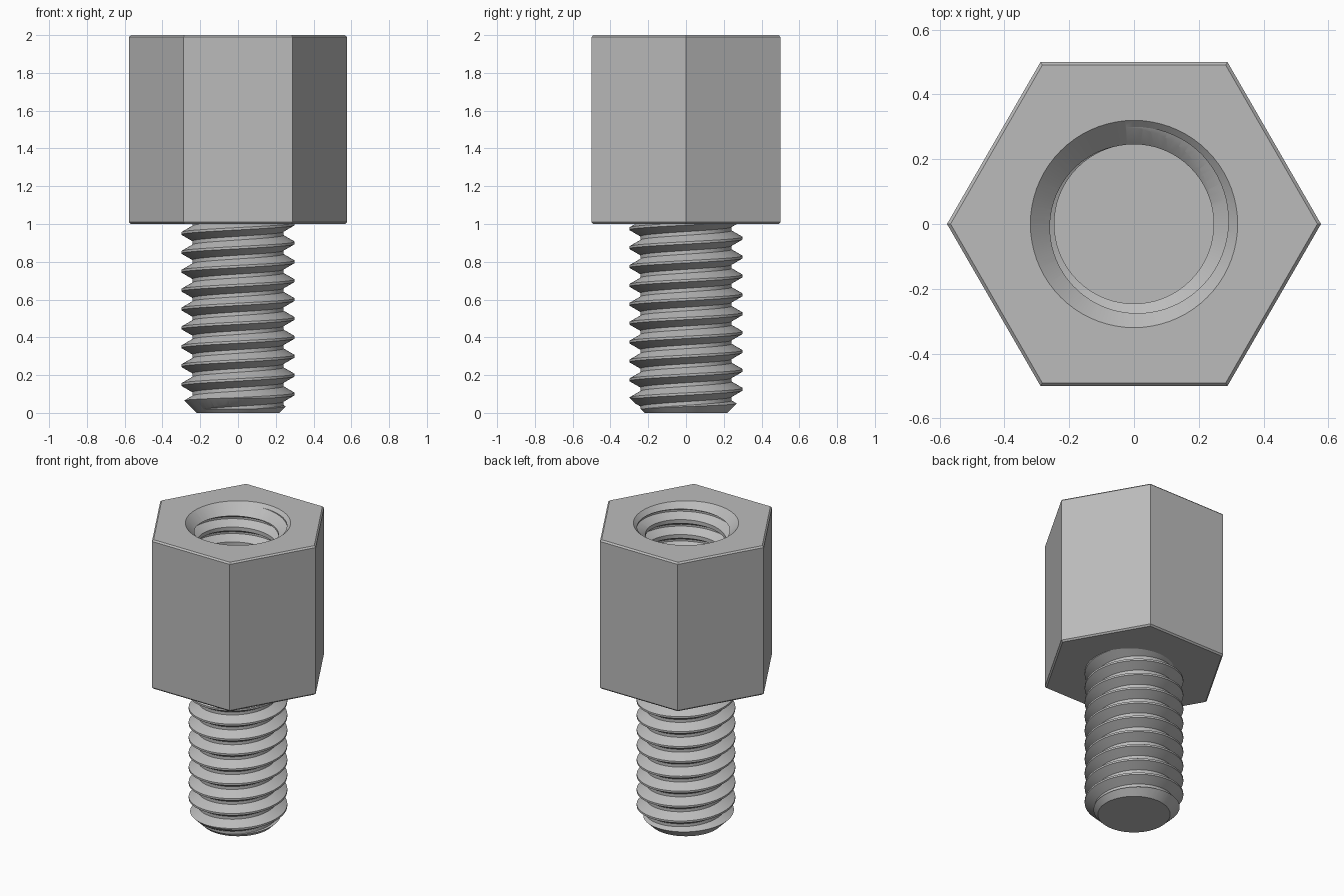
import bpy, bmesh
from math import cos, sin, pi, sqrt, radians

cube = bpy.data.objects.get("Cube")
if cube:
    bpy.data.objects.remove(cube, do_unlink=True)

PITCH = 0.1
CREST = 0.3
SEGMENTS = 72

steel = bpy.data.materials.new("grey steel")
steel.use_nodes = True
grey = (0.5, 0.5, 0.5, 1)
steel.diffuse_color = grey
steel.node_tree.nodes["Principled BSDF"].inputs["Base Color"].default_value = grey


def finish(name, bm):
    bmesh.ops.recalc_face_normals(bm, faces=bm.faces)
    mesh = bpy.data.meshes.new(name)
    bm.to_mesh(mesh)
    bm.free()
    mesh.materials.append(steel)
    obj = bpy.data.objects.new(name, mesh)
    bpy.context.collection.objects.link(obj)
    return obj


def lathe(name, profile, sides=SEGMENTS):
    """Closed solid from (radius, height) rings."""
    bm = bmesh.new()
    rings = [[bm.verts.new((r * cos(2 * pi * i / sides), r * sin(2 * pi * i / sides), z))
              for i in range(sides)] for r, z in profile]
    for low, high in zip(rings, rings[1:]):
        for i in range(sides):
            k = (i + 1) % sides
            bm.faces.new((low[i], low[k], high[k], high[i]))
    bm.faces.new(rings[0])
    bm.faces.new(rings[-1])
    return finish(name, bm)


def helix_rod(name, root, start, turns):
    """Right-handed threaded rod; a crest passes angle zero at height start."""
    half_crest = PITCH / 16
    flank = (CREST - root) / sqrt(3)
    section = [(CREST, -half_crest), (CREST, half_crest),
               (root, half_crest + flank), (root, PITCH - half_crest - flank)]
    bm = bmesh.new()
    rows = 4 * turns
    columns = []
    for i in range(SEGMENTS):
        a = 2 * pi * i / SEGMENTS
        column = []
        for j in range(rows + 5):
            r, dz = section[j % 4]
            z = start + dz + PITCH * (j // 4 + i / SEGMENTS)
            column.append(bm.verts.new((r * cos(a), r * sin(a), z)))
        columns.append(column)
    # The last column joins the first one a full turn higher
    for i in range(SEGMENTS):
        here = columns[i]
        last = i == SEGMENTS - 1
        there = columns[0][4:] if last else columns[i + 1]
        for j in range(rows):
            bm.faces.new((here[j], there[j], there[j + 1], here[j + 1]))
    bmesh.ops.delete(bm, geom=[v for v in bm.verts if not v.link_faces], context='VERTS')
    # Fan caps at both ends
    middle = start + PITCH * turns / 2
    rim = [e for e in bm.edges if e.is_boundary]
    for top in (False, True):
        edges = [e for e in rim if (e.verts[0].co.z > middle) == top]
        height = start + PITCH * (turns * top + 0.5)
        centre = bm.verts.new((0, 0, height))
        for e in edges:
            bm.faces.new((e.verts[0], e.verts[1], centre))
    return finish(name, bm)


def combine(obj, other, operation):
    """Apply a boolean and discard the helper."""
    mod = obj.modifiers.new("cut", 'BOOLEAN')
    mod.operation = operation
    mod.solver = 'EXACT'
    mod.object = other
    bpy.context.view_layer.objects.active = obj
    bpy.ops.object.modifier_apply(modifier=mod.name)
    bpy.data.objects.remove(other, do_unlink=True)


# Threaded stud with a chamfered tip
stud = helix_rod("threaded_stud", 0.241, -0.3, 16)
combine(stud, lathe("stud_limit", [(0.22, 0), (0.33, 0.11), (0.33, 1.02)]), 'INTERSECT')

# Hexagonal body with narrow chamfers on its end faces
R = 1 / sqrt(3)
body = lathe("hex_body", [(R - 0.011, 1), (R, 1.01), (R, 1.99), (R - 0.011, 2)], 6)

# Tapped blind hole and its countersink
tap = helix_rod("tap_cutter", 0.246, 0.96, 14)
combine(tap, lathe("tap_limit", [(0.35, 1.2), (0.35, 2.06)]), 'INTERSECT')
combine(body, tap, 'DIFFERENCE')
combine(body, lathe("countersink", [(0.2, 1.88), (0.36, 2.04)]), 'DIFFERENCE')

# Smooth round surfaces, sharp edges
for obj in (stud, body):
    bpy.ops.object.select_all(action='DESELECT')
    obj.select_set(True)
    bpy.context.view_layer.objects.active = obj
    bpy.ops.object.shade_smooth_by_angle(angle=radians(25))
